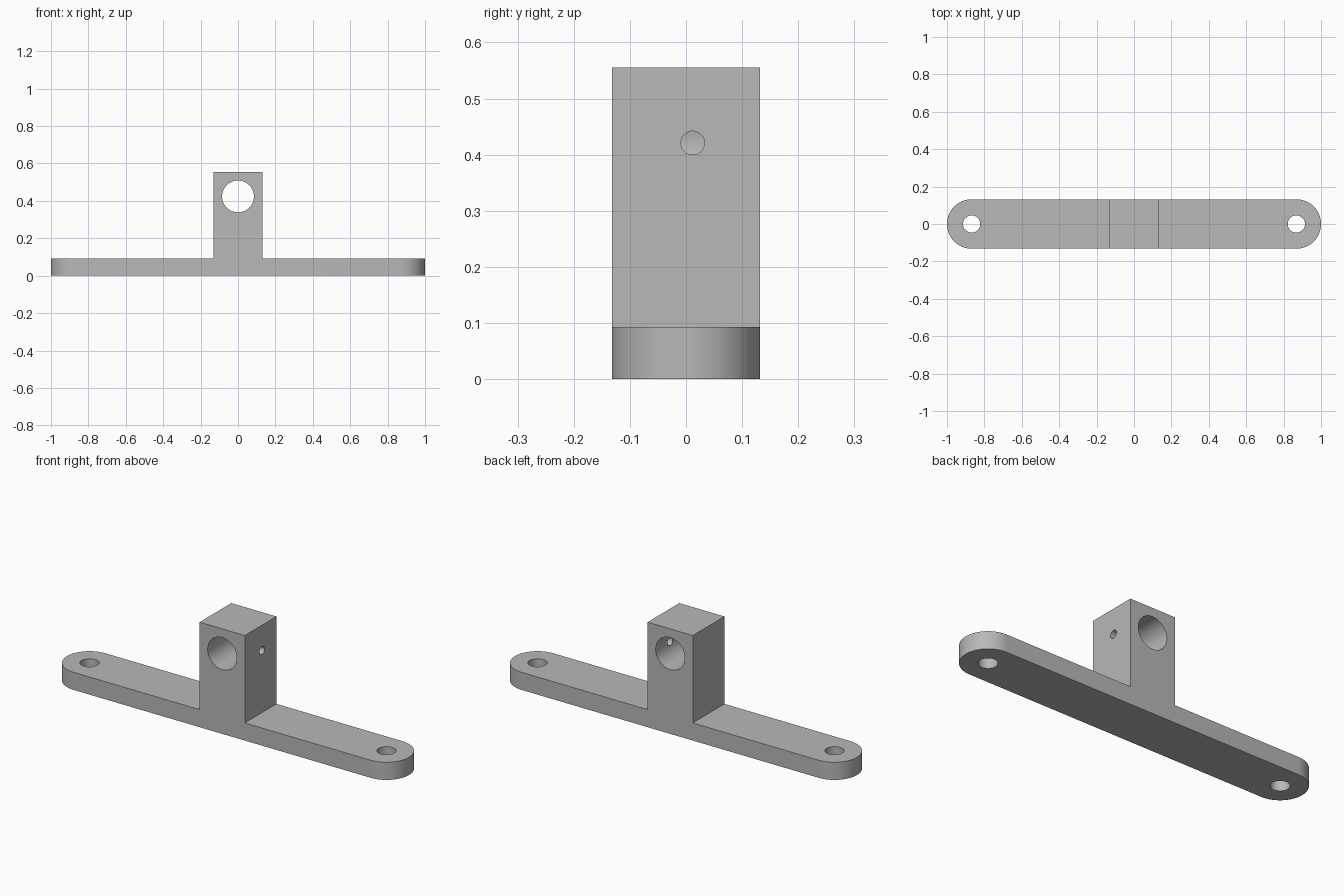
import bpy
import bmesh
from math import pi, cos, sin
from mathutils import Vector

HALF_W = 0.132      # half width of the bar and the upright
PIVOT = 1 - HALF_W  # centre of the rounded ends and screw holes
BASE_H, TOP_H = 0.093, 0.555
BORE_Z = 0.424

cube = bpy.data.objects.get("Cube")
if cube:
    bpy.data.objects.remove(cube, do_unlink=True)

grey = bpy.data.materials.new("plain_grey")
grey.use_nodes = True
colour = (0.48, 0.48, 0.48, 1)
grey.diffuse_color = colour
grey.node_tree.nodes["Principled BSDF"].inputs["Base Color"].default_value = colour


def prism(name, outline, depth):
    """Extrude a closed outline of 3D points along the depth vector."""
    bm = bmesh.new()
    face = bm.faces.new([bm.verts.new(p) for p in outline])
    new = bmesh.ops.extrude_face_region(bm, geom=[face])["geom"]
    bmesh.ops.translate(bm, vec=Vector(depth),
                        verts=[v for v in new if isinstance(v, bmesh.types.BMVert)])
    bmesh.ops.recalc_face_normals(bm, faces=bm.faces)
    mesh = bpy.data.meshes.new(name)
    bm.to_mesh(mesh)
    bm.free()
    mesh.materials.append(grey)
    obj = bpy.data.objects.new(name, mesh)
    bpy.context.collection.objects.link(obj)
    return obj


def arc(cx, cy, r, start, sweep, steps):
    return [(cx + r * cos(start + sweep * i / steps),
             cy + r * sin(start + sweep * i / steps)) for i in range(steps + 1)]


def circle(r):
    return arc(0, 0, r, 0, 2 * pi, 64)[:-1]


def cut(target, tool, operation):
    mod = target.modifiers.new(operation.title(), 'BOOLEAN')
    mod.operation, mod.solver, mod.object = operation, 'EXACT', tool
    bpy.context.view_layer.objects.active = target
    bpy.ops.object.modifier_apply(modifier=mod.name)
    bpy.data.objects.remove(tool, do_unlink=True)


# Bar and upright as one T-shaped side profile
half = [(2, 0), (2, BASE_H), (HALF_W, BASE_H), (HALF_W, TOP_H)]
tee = half + [(-x, z) for x, z in reversed(half)]
bracket = prism("mounting_bracket", [(x, -0.3, z) for x, z in tee], (0, 0.6, 0))

# Rounded ends, from the plan outline
plan = arc(PIVOT, 0, HALF_W, -pi / 2, pi, 48) + arc(-PIVOT, 0, HALF_W, pi / 2, pi, 48)
cut(bracket, prism("plan_outline", [(x, y, -0.2) for x, y in plan], (0, 0, 1)), 'INTERSECT')

# Screw holes at both ends
for side in (-1, 1):
    hole = [(x + side * PIVOT, y, -0.1) for x, y in circle(0.046)]
    cut(bracket, prism("screw_hole", hole, (0, 0, 0.4)), 'DIFFERENCE')

# Main bore front to back, then the set screw hole into it from one side
bore = [(x, -0.3, z + BORE_Z) for x, z in circle(0.085)]
cut(bracket, prism("bore", bore, (0, 0.6, 0)), 'DIFFERENCE')
pin = [(0, y + 0.012, z + 0.421) for y, z in circle(0.021)]
cut(bracket, prism("set_screw_hole", pin, (0.3, 0, 0)), 'DIFFERENCE')

# Smooth curved walls, sharp edges kept
bpy.ops.object.select_all(action='DESELECT')
bracket.select_set(True)
bpy.context.view_layer.objects.active = bracket
bpy.ops.object.shade_smooth_by_angle(angle=pi / 6)
